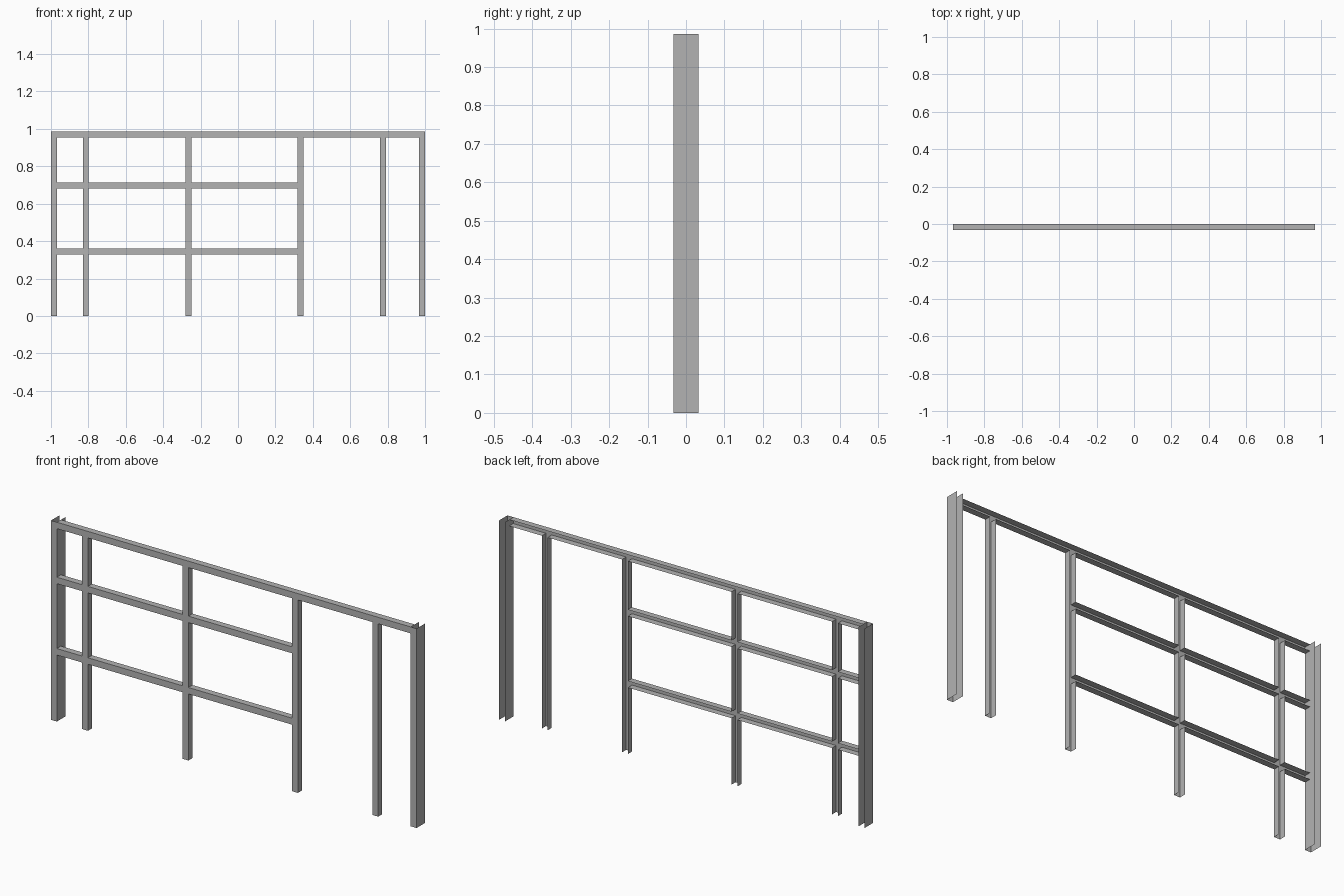
import bpy
import bmesh

if "Cube" in bpy.data.objects:
    bpy.data.objects.remove(bpy.data.objects["Cube"])

W = 0.032             # width of every channel
TOP = 0.986           # overall height
FRONT = -0.033        # plane of the front webs
BACK = FRONT + W      # back edge of stud and rail flanges
DEEP = 0.033          # back edge of end post flanges
STUDS = [-0.83, -0.28, 0.319, 0.758]   # lower x edge of each stud
RAILS = [0.329, 0.682]                 # lower z edge of each rail
INNER = 1 - W

steel = bpy.data.materials.new("plain grey")
steel.use_nodes = True
GREY = (0.45, 0.45, 0.45, 1)
steel.diffuse_color = GREY
steel.node_tree.nodes["Principled BSDF"].inputs["Base Color"].default_value = GREY


def web(bm, x0, x1, z0, z1):
    corners = [(x0, z0), (x1, z0), (x1, z1), (x0, z1)]
    bm.faces.new([bm.verts.new((x, FRONT, z)) for x, z in corners])


def flange(bm, start, end, back=BACK):
    """Sheet running back from a line in the front plane."""
    (x0, z0), (x1, z1) = start, end
    corners = [(x0, FRONT, z0), (x1, FRONT, z1), (x1, back, z1), (x0, back, z0)]
    bm.faces.new([bm.verts.new(c) for c in corners])


def finish(bm, name):
    bmesh.ops.remove_doubles(bm, verts=bm.verts, dist=0.0001)
    bmesh.ops.recalc_face_normals(bm, faces=bm.faces)
    mesh = bpy.data.meshes.new(name)
    bm.to_mesh(mesh)
    bm.free()
    mesh.materials.append(steel)
    bpy.context.collection.objects.link(bpy.data.objects.new(name, mesh))


def spans(start, end, cuts):
    """Pieces of a run left between crossing channels."""
    edges = [start] + [e for c in cuts for e in (c, c + W)] + [end]
    return list(zip(edges[::2], edges[1::2]))


# Deep end posts
for side, name in ((-1, "right_end_post"), (1, "left_end_post")):
    bm = bmesh.new()
    web(bm, side * INNER, side, 0, TOP)
    for x in (side * INNER, side):
        flange(bm, (x, 0), (x, TOP), DEEP)
    finish(bm, name)

# Studs, with flanges opened where rails meet them
for i, x in enumerate(STUDS):
    bm = bmesh.new()
    web(bm, x, x + W, 0, TOP - W)
    for edge, crossed in ((x, i < 3), (x + W, i < 2)):
        for z0, z1 in spans(0, TOP - W, RAILS if crossed else []):
            flange(bm, (edge, z0), (edge, z1))
    finish(bm, f"stud_{i + 1}")

# Middle rails, in pieces between the studs
for z, name in zip(RAILS, ("lower_rail", "upper_rail")):
    bm = bmesh.new()
    for x0, x1 in spans(-INNER, STUDS[2], STUDS[:2]):
        web(bm, x0, x1, z, z + W)
        for edge in (z, z + W):
            flange(bm, (x0, edge), (x1, edge))
    finish(bm, name)

# Top rail, open below over each stud
bm = bmesh.new()
web(bm, -INNER, INNER, TOP - W, TOP)
flange(bm, (-INNER, TOP), (INNER, TOP))
for x0, x1 in spans(-INNER, INNER, STUDS):
    flange(bm, (x0, TOP - W), (x1, TOP - W))
finish(bm, "top_rail")
